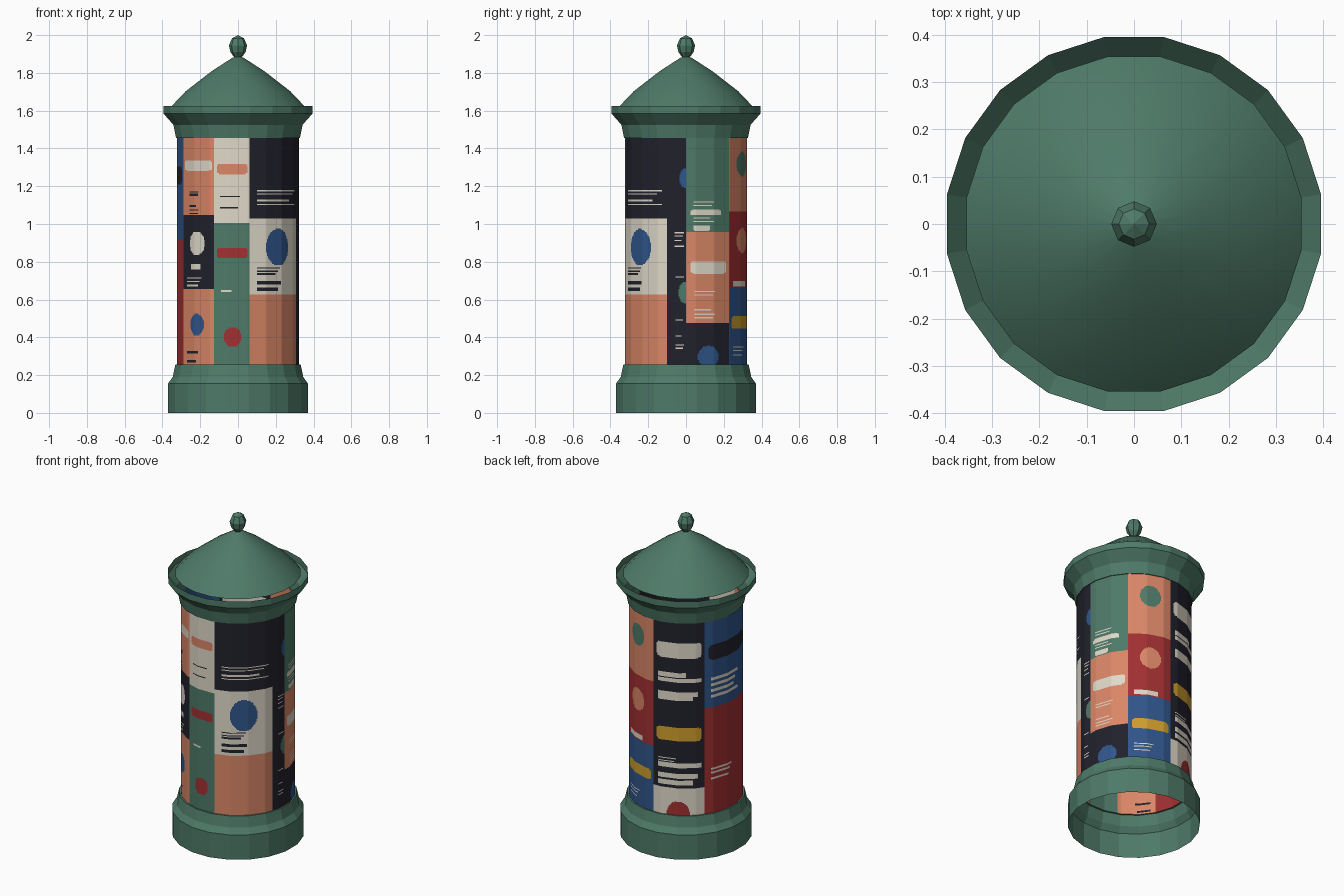
import bpy, math

if "Cube" in bpy.data.objects:
    bpy.data.objects.remove(bpy.data.objects["Cube"])

# ---------- colours ----------
def lin(c):
    c /= 255
    return c / 12.92 if c <= 0.04045 else ((c + 0.055) / 1.055) ** 2.4

PALETTE = {"green": (78, 122, 104), "orange": (218, 135, 103), "cream": (224, 217, 201),
           "ink": (33, 33, 44), "blue": (48, 86, 140), "red": (162, 48, 50),
           "yellow": (208, 158, 46)}
NAMES = list(PALETTE)
MATS = []
for n in NAMES:
    m = bpy.data.materials.new(n + "_paint")
    m.diffuse_color = (*[lin(c) for c in PALETTE[n]], 1)
    m.use_nodes = True
    m.node_tree.nodes["Principled BSDF"].inputs["Base Color"].default_value = m.diffuse_color
    MATS.append(m)

SIDES = 20

def make(name, verts, faces, mats, smooth=False):
    me = bpy.data.meshes.new(name)
    me.from_pydata(verts, [], faces)
    for m in mats:
        me.materials.append(m)
    me.polygons.foreach_set("use_smooth", [smooth] * len(faces))
    ob = bpy.data.objects.new(name, me)
    bpy.context.collection.objects.link(ob)
    return ob

def lathe(name, profile, sides=SIDES, offset=0.5, smooth=False):
    """Spin a (radius, z) profile; radius 0 closes to a point."""
    verts, rings, faces = [], [], []
    for r, z in profile:
        start = len(verts)
        count = 1 if r == 0 else sides
        for i in range(count):
            a = 2 * math.pi * (i + offset) / sides
            verts.append((r * math.cos(a), r * math.sin(a), z))
        rings.append([start + i % count for i in range(sides)])
    for lo, hi in zip(rings, rings[1:]):
        for i in range(sides):
            j = (i + 1) % sides
            f = []
            for v in (lo[i], lo[j], hi[j], hi[i]):
                if v not in f:
                    f.append(v)
            faces.append(f)
    return make(name, verts, faces, MATS[:1], smooth)

# ---------- green ironwork: open shells ----------
lathe("base", [(.375, 0), (.375, .155), (.35, .19), (.336, .255), (.325, .255)])
lathe("cornice", [(.325, 1.455), (.332, 1.455), (.346, 1.525), (.4, 1.585), (.4, 1.625)])
lathe("roof", [(.358, 1.622), (.28, 1.703), (.14, 1.81), (.03, 1.88), (0, 1.89)], smooth=True)
lathe("finial", [(.018, 1.88), (.04, 1.91), (.048, 1.945), (.032, 1.983), (0, 2.0)], 8, 0)

# ---------- poster drum: fine grid, faces coloured by rule ----------
Z0, Z1, ROWS, R = .255, 1.455, 200, .327
DZ = (Z1 - Z0) / ROWS
grid = [[0] * 360 for _ in range(ROWS)]    # degrees run from the front towards the right

def paint(a0, a1, z0, z1, colour, inside=lambda u, v: True):
    ca, cz = (a0 + a1) / 2, (z0 + z1) / 2
    for row in range(ROWS):
        z = Z0 + (row + .5) * DZ
        if not z0 <= z < z1:
            continue
        for a in range(math.floor(a0), math.ceil(a1)):
            u, v = (a + .5 - ca) / (a1 - a0) * 2, (z - cz) / (z1 - z0) * 2
            if abs(u) <= 1 and inside(u, v):
                grid[row][a % 360] = NAMES.index(colour)

def disc(a0, a1, z0, z1, colour):
    paint(a0, a1, z0, z1, colour, lambda u, v: u * u + v * v <= 1)

def bar(a0, a1, z0, z1, colour):
    paint(a0, a1, z0, z1, colour, lambda u, v: u ** 12 + v ** 4 <= 1)

def text(a0, a1, zs, colour, h=.007):
    for i, z in enumerate(zs):
        paint(a0, a1 - (i % 3) * (a1 - a0) * .1, z - h / 2, z + h / 2, colour)

def column(a0, a1, *stack):
    """Stack posters from the top down: (colour, bottom z)."""
    top = Z1
    for colour, bottom in stack:
        paint(a0, a1, bottom, top, colour)
        top = bottom

# front left column
column(-62, -23, ("orange", 1.045), ("ink", .655), ("orange", Z0))
bar(-60, -25, 1.283, 1.335, "cream")
text(-53, -40, (1.17, 1.155, 1.095, 1.075, 1.055), "ink")
disc(-52, -33, .835, .96, "cream")
text(-50, -38, (.775,), "cream", .03)
text(-57, -37, (.715, .695, .675), "cream")
disc(-51, -34, .41, .525, "blue")
text(-57, -41, (.32, .272), "ink", .014)
# front column
column(-23, 11, ("cream", 1.005), ("green", Z0))
bar(-20, 9, 1.265, 1.32, "orange")
text(-17, 2, (1.145, 1.085), "ink")
bar(-20, 9, .818, .875, "red")
text(-16, -6, (.645,), "cream")
disc(-13, 3, .348, .455, "red")
# front right column
column(11, 72, ("ink", 1.03), ("cream", .625), ("orange", Z0))
text(18, 67, (1.178, 1.16, 1.125, 1.105), "cream")
disc(27, 55, .78, .975, "blue")
text(18, 43, (.77, .75, .735), "ink")
text(18, 44, (.692, .655), "ink", .02)
# narrow right column, cut at the seam
column(72, 90, ("ink", Z0))
disc(84, 96, 1.19, 1.295, "blue")
text(79, 88, (.955, .935, .91, .88), "cream")
disc(83, 97, .58, .695, "green")
text(80, 88, (.72, .49, .41, .36, .34), "cream")
# right back column
column(90, 134, ("green", .955), ("orange", .48), ("ink", Z0))
text(97, 117, (1.115, 1.098, 1.03, 1.015), "cream")
bar(94, 125, 1.045, 1.075, "cream")
bar(97, 113, .965, .995, "cream")
bar(94, 131, .737, .803, "cream")
text(98, 118, (.64, .625, .545, .52, .505), "cream")
disc(101, 122, .24, .355, "blue")
# back right column
column(134, 180, ("orange", 1.065), ("red", .665), ("blue", Z0))
disc(146, 168, 1.25, 1.385, "green")
disc(146, 168, .845, .98, "orange")
bar(140, 165, .668, .70, "cream")
bar(138, 177, .445, .512, "yellow")
text(140, 160, (.35, .33, .305), "cream")
# back left column
column(180, 234, ("ink", .425), ("cream", Z0))
bar(184, 231, 1.235, 1.33, "cream")
text(186, 215, (1.13,), "cream", .03)
text(186, 231, (1.095, 1.01, .985), "cream", .028)
bar(184, 231, .715, .80, "yellow")
text(186, 205, (.605, .59), "cream")
text(186, 231, (.565, .50, .455), "cream", .03)
disc(195, 219, .17, .34, "red")
# left column
column(234, 298, ("blue", .915), ("red", Z0))
bar(238, 294, 1.21, 1.305, "ink")
text(241, 278, (1.09, 1.055, 1.02, .985), "cream", .018)
text(241, 268, (.53, .505, .47), "cream", .013)

# drum mesh on a 20-sided section
verts, faces = [], []
for row in range(ROWS + 1):
    for a in range(360):
        r = R * math.cos(math.pi / SIDES) / math.cos(math.radians((a + 9) % 18 - 9))
        t = math.radians(a)
        verts.append((r * math.sin(t), -r * math.cos(t), Z0 + row * DZ))
for row in range(ROWS):
    for a in range(360):
        i, j = row * 360 + a, row * 360 + (a + 1) % 360
        faces.append((i, j, j + 360, i + 360))
drum = make("poster_drum", verts, faces, MATS, True)
drum.data.polygons.foreach_set("material_index", [c for row in grid for c in row])
drum.data.update()
